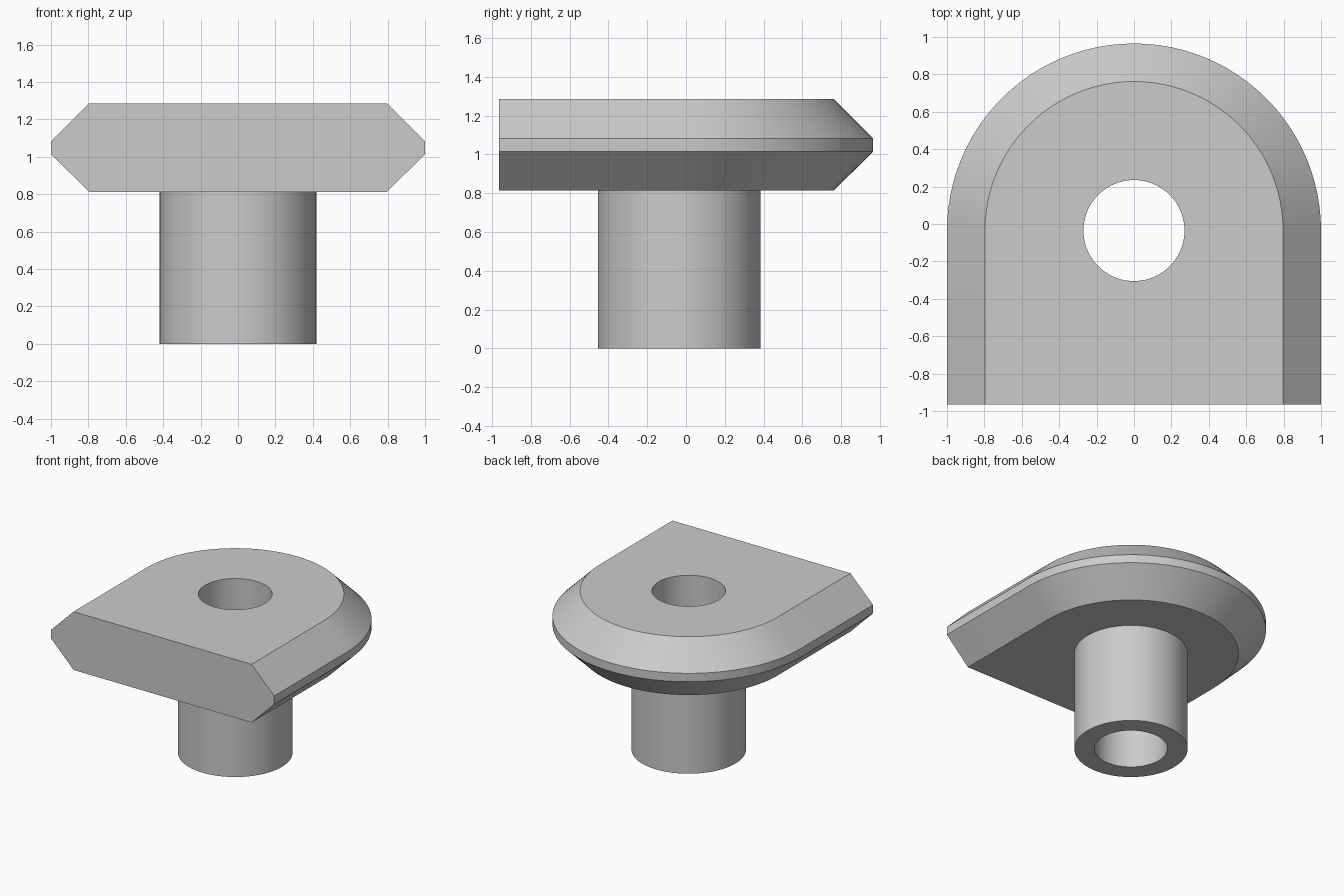
import bpy, bmesh, math

if "Cube" in bpy.data.objects:
    bpy.data.objects.remove(bpy.data.objects["Cube"], do_unlink=True)

CENTRE_Y = -0.035
FRONT_Y = -0.965
POST_R, BORE_R = 0.42, 0.27
TOP_Z, BOTTOM_Z = 1.285, 0.813
SEGMENTS = 96

bm = bmesh.new()


def circle(r, z):
    """Ring of vertices round the bore axis."""
    angles = [2 * math.pi * i / SEGMENTS for i in range(SEGMENTS)]
    return [bm.verts.new((r * math.cos(a), CENTRE_Y + r * math.sin(a), z)) for a in angles]


def arch(r, z):
    """Round-backed outline with straight sides and a flat front."""
    half = SEGMENTS // 2
    angles = [math.pi * i / half for i in range(half + 1)]
    pts = [(r, FRONT_Y)]
    pts += [(r * math.cos(a), CENTRE_Y + r * math.sin(a)) for a in angles]
    pts += [(-r, FRONT_Y)]
    return [bm.verts.new((x, y, z)) for x, y in pts]


def loop_edges(ring):
    return [bm.edges.get(p) or bm.edges.new(p) for p in zip(ring, ring[1:] + ring[:1])]


def wall(lower, upper, closed=True):
    """Quads between two matching rings."""
    n = len(lower)
    for i in range(n if closed else n - 1):
        j = (i + 1) % n
        bm.faces.new((lower[i], lower[j], upper[j], upper[i]))


def fill_between(outer, inner):
    """Flat face with a hole."""
    bmesh.ops.triangle_fill(bm, use_beauty=True, edges=loop_edges(outer) + loop_edges(inner))


# Plate: chamfered rim round the sides and back, one flat front face
plate = [arch(r, z) for r, z in ((0.797, BOTTOM_Z), (1, 1.015), (1, 1.083), (0.797, TOP_Z))]
for low, high in zip(plate, plate[1:]):
    wall(low, high, closed=False)
bm.faces.new([ring[0] for ring in plate] + [ring[-1] for ring in reversed(plate)])

# Hollow post with a bore running right through the plate
post_base, post_top = circle(POST_R, 0), circle(POST_R, BOTTOM_Z)
bore_base, bore_top = circle(BORE_R, 0), circle(BORE_R, TOP_Z)
wall(post_base, post_top)
wall(bore_base, bore_top)
wall(bore_base, post_base)
fill_between(plate[0], post_top)
fill_between(plate[-1], bore_top)

bmesh.ops.recalc_face_normals(bm, faces=bm.faces)
mesh = bpy.data.meshes.new("arched_plate_with_post")
bm.to_mesh(mesh)
bm.free()

# Single plain grey
grey = bpy.data.materials.new("plain grey")
grey.use_nodes = True
colour = (0.6, 0.6, 0.6, 1)
grey.diffuse_color = colour
grey.node_tree.nodes["Principled BSDF"].inputs["Base Color"].default_value = colour
mesh.materials.append(grey)

part = bpy.data.objects.new("arched_plate_with_post", mesh)
bpy.context.collection.objects.link(part)
bpy.ops.object.select_all(action='DESELECT')
part.select_set(True)
bpy.context.view_layer.objects.active = part
bpy.ops.object.shade_smooth_by_angle(angle=math.radians(30))
